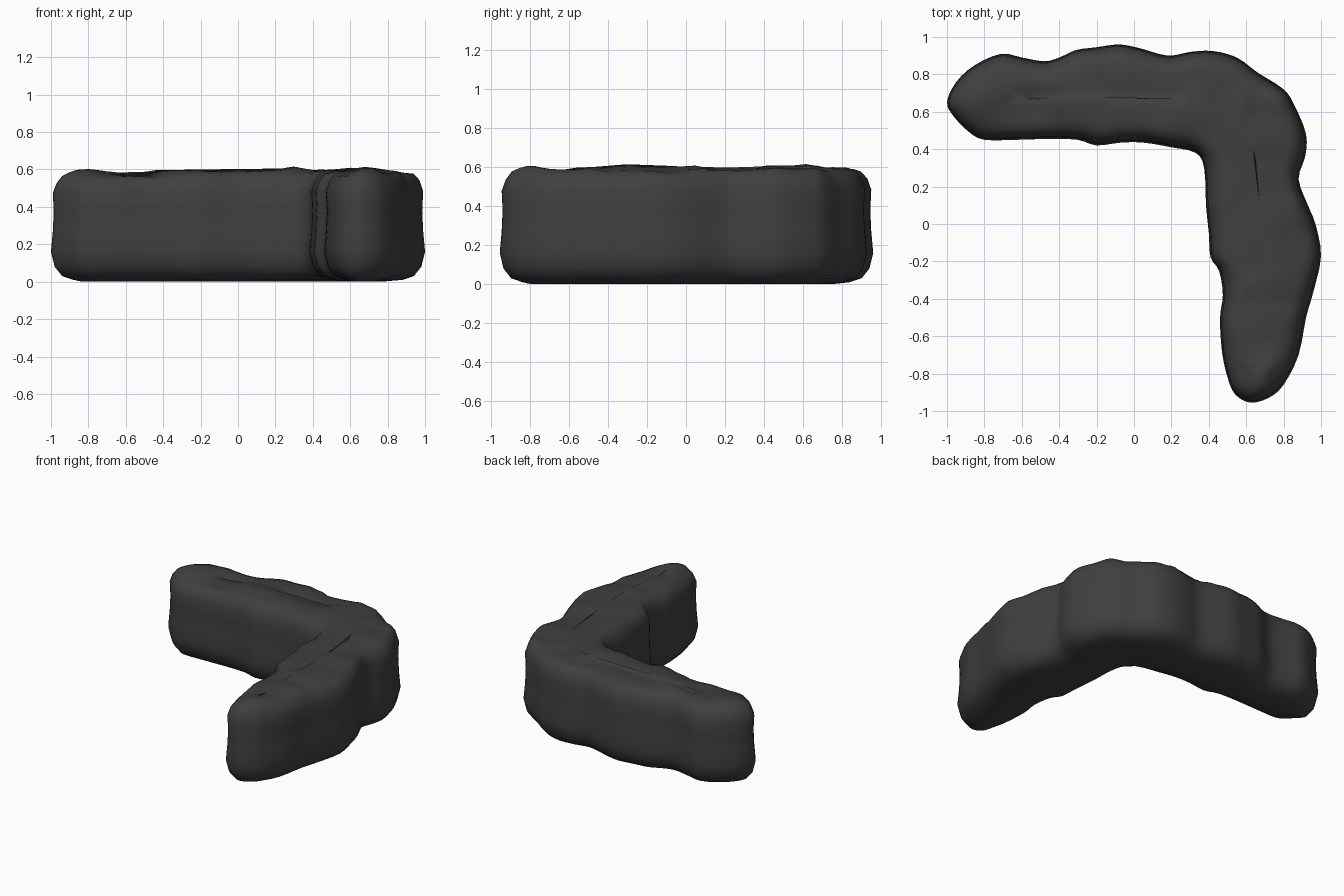
import bpy, bmesh, math
from mathutils import Vector, noise
from mathutils.geometry import intersect_point_line

if "Cube" in bpy.data.objects:
    bpy.data.objects.remove(bpy.data.objects["Cube"])

# plan outline of the L-shaped wall, clockwise from the left tip
OUTLINE = [(-1, .65), (-.95, .76), (-.85, .85), (-.71, .91), (-.6, .89), (-.48, .87),
           (-.4, .89), (-.31, .93), (-.2, .945), (-.08, .96), (.03, .94), (.18, .9),
           (.3, .92), (.42, .925), (.55, .89), (.66, .81), (.8, .72), (.86, .63),
           (.92, .48), (.915, .36), (.88, .24), (.93, .1), (.97, 0), (1, -.17),
           (.96, -.36), (.92, -.5), (.88, -.7), (.8, -.86), (.72, -.93), (.62, -.955),
           (.54, -.91), (.5, -.82), (.47, -.68), (.46, -.5), (.475, -.38), (.455, -.25),
           (.41, -.18), (.4, -.05), (.385, .1), (.375, .3), (.33, .38), (.2, .41),
           (.05, .435), (-.07, .435), (-.2, .42), (-.3, .45), (-.45, .455), (-.63, .45),
           (-.8, .45), (-.88, .49), (-.96, .57)]
SPINE = [Vector(p) for p in [(-.78, .66), (-.3, .68), (.35, .67), (.58, .58),
                             (.65, .35), (.69, -.1), (.67, -.74)]]
# section: inset distance from the outline, height
SECTION = [(.12, .01), (.06, .03), (.02, .08), (0, .16), (.01, .27), (.015, .38),
           (.01, .48), (.03, .535), (.06, .57), (.1, .582)]


def smooth_loop(points, n):
    """Catmull-Rom resampling of a closed outline."""
    pts = [Vector(p) for p in points]
    out = []
    for i in range(len(pts)):
        a, b, c, d = (pts[(i + k) % len(pts)] for k in (-1, 0, 1, 2))
        for s in range(n):
            t = s / n
            out.append(.5 * (2 * b + (c - a) * t + (2 * a - 5 * b + 4 * c - d) * t * t
                             + (3 * b - a - 3 * c + d) * t ** 3))
    return out


def spine_point(p):
    best = None
    for a, b in zip(SPINE, SPINE[1:]):
        q, t = intersect_point_line(p, a, b)
        q = a.lerp(b, min(1, max(0, t)))
        if best is None or (q - p).length < (best - p).length:
            best = q
    return best


def top_height(x, y):
    """Gentle lumps, with a scooped hollow near the left end."""
    n = noise.noise(Vector((x * 5, y * 5, 3))) * .022
    n += noise.noise(Vector((x * 11, y * 11, 7))) * .01
    hollow = .035 * math.exp(-((x + .55) ** 2 + (y - .62) ** 2) / .015)
    return n - hollow + .008 * (x + y)


loop = smooth_loop(OUTLINE, 3)
centres = [spine_point(p) for p in loop]
bm = bmesh.new()


def ring(inset=None, frac=None, z=0.0):
    verts = []
    for p, c in zip(loop, centres):
        d = c - p
        f = frac if frac is not None else min(.9, inset / d.length)
        q = p + d * f
        h = z + top_height(q.x, q.y) * max(0, (z - .4) / .18)
        verts.append(bm.verts.new((q.x, q.y, h)))
    return verts


# walls, then rings closing in on the spine above and below
rings = [ring(frac=1, z=0), ring(frac=.75, z=0)]
rings += [ring(inset=i, z=z) for i, z in SECTION]
rings += [ring(frac=f, z=z) for f, z in ((.6, .588), (.8, .592), (1, .592))]
n = len(loop)
for a, b in zip(rings, rings[1:]):
    for i in range(n):
        j = (i + 1) % n
        bm.faces.new((a[i], b[i], b[j], a[j]))
bmesh.ops.remove_doubles(bm, verts=bm.verts, dist=.002)
bmesh.ops.holes_fill(bm, edges=bm.edges, sides=0)
bmesh.ops.recalc_face_normals(bm, faces=bm.faces)

mesh = bpy.data.meshes.new("corner_wall")
bm.to_mesh(mesh)
bm.free()
wall = bpy.data.objects.new("corner_wall", mesh)
bpy.context.collection.objects.link(wall)
mat = bpy.data.materials.new("charcoal")
mat.diffuse_color = (.05, .05, .05, 1)
mat.use_nodes = True
mat.node_tree.nodes["Principled BSDF"].inputs["Base Color"].default_value = mat.diffuse_color
mesh.materials.append(mat)

# smooth shading
bpy.context.view_layer.objects.active = wall
wall.select_set(True)
bpy.ops.object.shade_smooth_by_angle(angle=math.radians(50))
